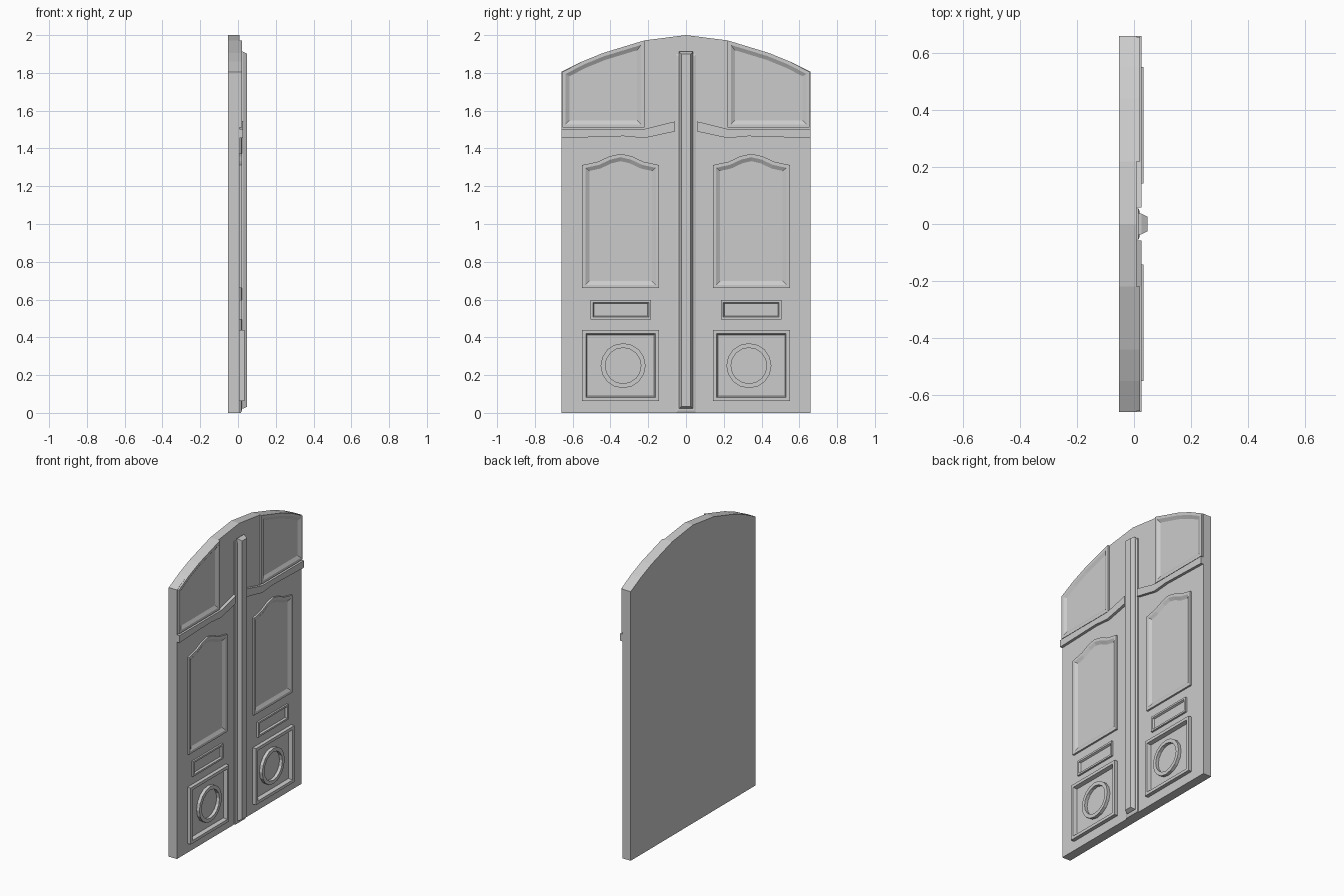
import bpy, bmesh, math
from mathutils import Vector

cube = bpy.data.objects.get("Cube")
if cube:
    bpy.data.objects.remove(cube, do_unlink=True)

BACK, FACE = -0.052, 0.009   # leaf thickness along x

paint = bpy.data.materials.new("door grey")
paint.use_nodes = True
GREY = (0.6, 0.6, 0.6, 1)
paint.diffuse_color = GREY
paint.node_tree.nodes["Principled BSDF"].inputs["Base Color"].default_value = GREY


def finish(name, bm, mirror=False):
    bmesh.ops.recalc_face_normals(bm, faces=bm.faces)
    mesh = bpy.data.meshes.new(name)
    bm.to_mesh(mesh)
    bm.free()
    mesh.materials.append(paint)
    ob = bpy.data.objects.new(name, mesh)
    bpy.context.collection.objects.link(ob)
    if mirror:
        mod = ob.modifiers.new("Mirror", 'MIRROR')
        mod.use_axis = (False, True, False)
        mod.use_mirror_merge = False
    return ob


def inset(outline, d):
    """Mitred inward offset of a counter-clockwise (y, z) outline."""
    pts = [Vector(p) for p in outline]
    out = []
    for i, p in enumerate(pts):
        a = (p - pts[i - 1]).normalized()
        b = (pts[(i + 1) % len(pts)] - p).normalized()
        na, nb = Vector((-a.y, a.x)), Vector((-b.y, b.x))
        out.append(p + (na + nb) * (d / (1 + na.dot(nb))))
    return out


def loft(name, outline, profile, caps=False, mirror=True):
    """Sweep a profile of (inset, x) steps round an outline."""
    bm = bmesh.new()
    rings = [[bm.verts.new((x, p[0], p[1])) for p in inset(outline, d)]
             for d, x in profile]
    n = len(outline)
    for r, s in zip(rings, rings[1:]):
        for i in range(n):
            j = (i + 1) % n
            bm.faces.new((r[i], r[j], s[j], s[i]))
    if caps:
        bm.faces.new(rings[0])
        bm.faces.new(rings[-1])
    return finish(name, bm, mirror)


# Arched door slab
arch = [(0.66, 1.805), (0.55, 1.86), (0.44, 1.905), (0.22, 1.972), (0, 2.0)]
outline = arch + [(-y, z) for y, z in reversed(arch[:-1])]
loft("door_slab", [(-0.66, 0), (0.66, 0)] + outline,
     [(0, BACK), (0, FACE)], caps=True, mirror=False)

# Moulding section: flat rim, small step, slope down to the face
moulding = [(0, FACE - 0.004), (0, 0.021), (0.018, 0.021),
            (0.028, 0.015), (0.04, FACE - 0.001)]

# Upper arched panel mouldings
loft("upper_panel_moulding",
     [(0.22, 1.51), (0.655, 1.51)] + [(min(y, 0.655), z) for y, z in arch[:4]],
     moulding)

# Curved rail band below the upper panels
loft("rail_band",
     [(0.058, 1.49), (0.22, 1.455), (0.33, 1.465), (0.66, 1.455),
      (0.66, 1.503), (0.22, 1.503), (0.058, 1.543)],
     [(0, FACE - 0.004), (0, 0.027)], caps=True)

# Middle panel mouldings with a bowed head
CY = 0.346
head = [(0.204, 1.312), (0.12, 1.33), (0.06, 1.358), (0, 1.372)]
top = [(CY + y, z) for y, z in head] + [(CY - y, z) for y, z in reversed(head[:-1])]
loft("middle_panel_moulding", [(CY - 0.204, 0.66), (CY + 0.204, 0.66)] + top, moulding)


def rect(y0, y1, z0, z1):
    return [(y0, z0), (y1, z0), (y1, z1), (y0, z1)]


# Small panel and lower square panel mouldings
loft("small_panel_moulding", rect(0.185, 0.505, 0.495, 0.597),
     [(0, FACE - 0.004), (0, 0.021), (0.012, 0.021), (0.018, FACE - 0.001)])
loft("lower_panel_moulding", rect(0.142, 0.55, 0.062, 0.44),
     [(0, FACE - 0.004), (0, 0.034), (0.02, 0.034), (0.027, FACE - 0.001)])

# Round ring in the lower panel
SIDES = 16
circle = [(0.333 + 0.119 * math.cos(math.tau * i / SIDES),
           0.25 + 0.119 * math.sin(math.tau * i / SIDES)) for i in range(SIDES)]
loft("lower_ring", circle,
     [(0, FACE - 0.004), (0, 0.03), (0.024, 0.03), (0.024, FACE - 0.001)])

# Centre strip covering the meeting edges, with a raised rib
loft("centre_strip", rect(-0.054, 0.054, 0, 1.9),
     [(0, FACE - 0.004), (0, 0.016), (0.012, 0.02)], caps=True, mirror=False)
loft("centre_rib", rect(-0.036, 0.036, 0.022, 1.912),
     [(0, 0.015), (0, 0.026), (0.011, 0.048)], caps=True, mirror=False)
